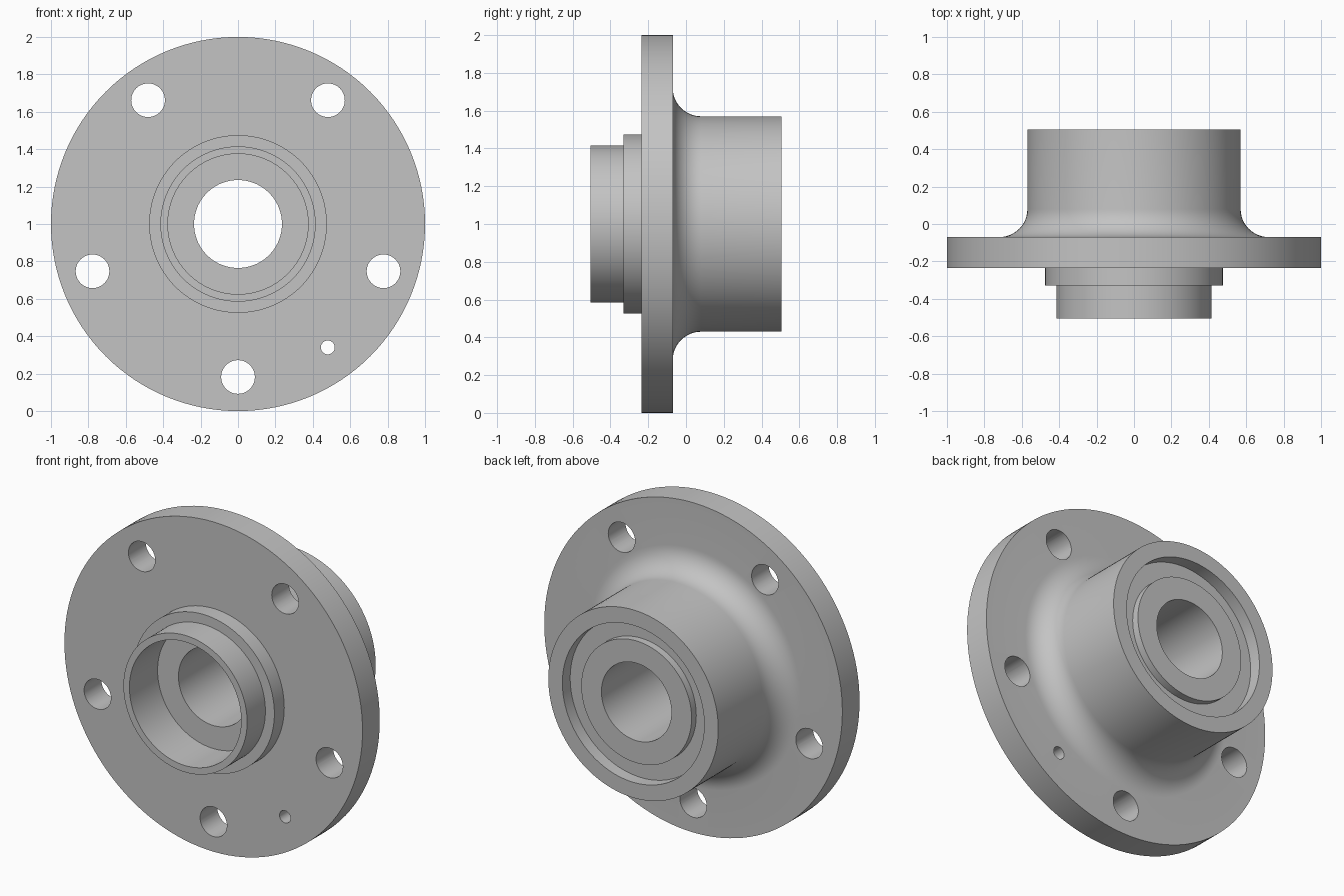
import bpy, bmesh, math
from mathutils import Matrix, Vector

cube = bpy.data.objects.get("Cube")
if cube:
    bpy.data.objects.remove(cube, do_unlink=True)

# Machined steel colour
steel = bpy.data.materials.new("steel grey")
steel.use_nodes = True
colour = (0.55, 0.55, 0.55, 1)
steel.diffuse_color = colour
steel.node_tree.nodes["Principled BSDF"].inputs["Base Color"].default_value = colour

AXIS_Z = 1.0
FLANGE_FRONT, FLANGE_BACK = -0.235, -0.07
BARREL_R, BORE_R, FILLET = 0.57, 0.235, 0.15


def make_object(name, bm):
    mesh = bpy.data.meshes.new(name)
    bm.to_mesh(mesh)
    bm.free()
    mesh.materials.append(steel)
    obj = bpy.data.objects.new(name, mesh)
    bpy.context.collection.objects.link(obj)
    return obj


def lathe(name, profile, steps=128):
    """Revolve a closed (radius, y) profile about the hub axis."""
    bm = bmesh.new()
    verts = [bm.verts.new((r, y, AXIS_Z)) for r, y in profile]
    edges = [bm.edges.new((v, verts[i - 1])) for i, v in enumerate(verts)]
    bmesh.ops.spin(bm, geom=verts + edges, cent=(0, 0, AXIS_Z), axis=(0, 1, 0),
                   angle=math.tau, steps=steps)
    bmesh.ops.remove_doubles(bm, verts=bm.verts[:], dist=1e-4)
    bmesh.ops.recalc_face_normals(bm, faces=bm.faces[:])
    return make_object(name, bm)


# Front spigot steps and flange rim
profile = [(BORE_R, FLANGE_FRONT), (0.375, FLANGE_FRONT), (0.375, -0.505),
           (0.415, -0.505), (0.415, -0.33), (0.475, -0.33),
           (0.475, FLANGE_FRONT), (1, FLANGE_FRONT), (1, FLANGE_BACK)]
# Concave fillet from flange to barrel
for i in range(13):
    a = math.pi / 2 * i / 12
    profile.append((BARREL_R + FILLET * (1 - math.sin(a)),
                    FLANGE_BACK + FILLET * (1 - math.cos(a))))
# Barrel rim, annular recess and raised inner ring
profile += [(BARREL_R, 0.505), (0.476, 0.505), (0.476, 0.43),
            (0.37, 0.43), (0.37, 0.475), (BORE_R, 0.475)]
hub = lathe("wheel_hub", profile)

# Five bolt holes and one small locating hole
holes = []
for k in range(5):
    a = -math.pi / 2 + k * math.tau / 5
    holes.append((0.818 * math.cos(a), AXIS_Z + 0.818 * math.sin(a), 0.09))
holes.append((0.48, 0.34, 0.037))

bm = bmesh.new()
for x, z, r in holes:
    place = Matrix.Translation(Vector((x, -0.15, z))) @ Matrix.Rotation(math.pi / 2, 4, "X")
    bmesh.ops.create_cone(bm, cap_ends=True, segments=48, radius1=r, radius2=r,
                          depth=0.4, matrix=place)
cutter = make_object("hole_cutter", bm)
cutter.hide_render = True

cut = hub.modifiers.new("bolt_holes", "BOOLEAN")
cut.operation = "DIFFERENCE"
cut.solver = "EXACT"
cut.object = cutter

bpy.ops.object.select_all(action="DESELECT")
hub.select_set(True)
bpy.context.view_layer.objects.active = hub
bpy.ops.object.modifier_apply(modifier=cut.name)
bpy.data.objects.remove(cutter, do_unlink=True)
bpy.ops.object.shade_smooth_by_angle(angle=math.radians(30))
